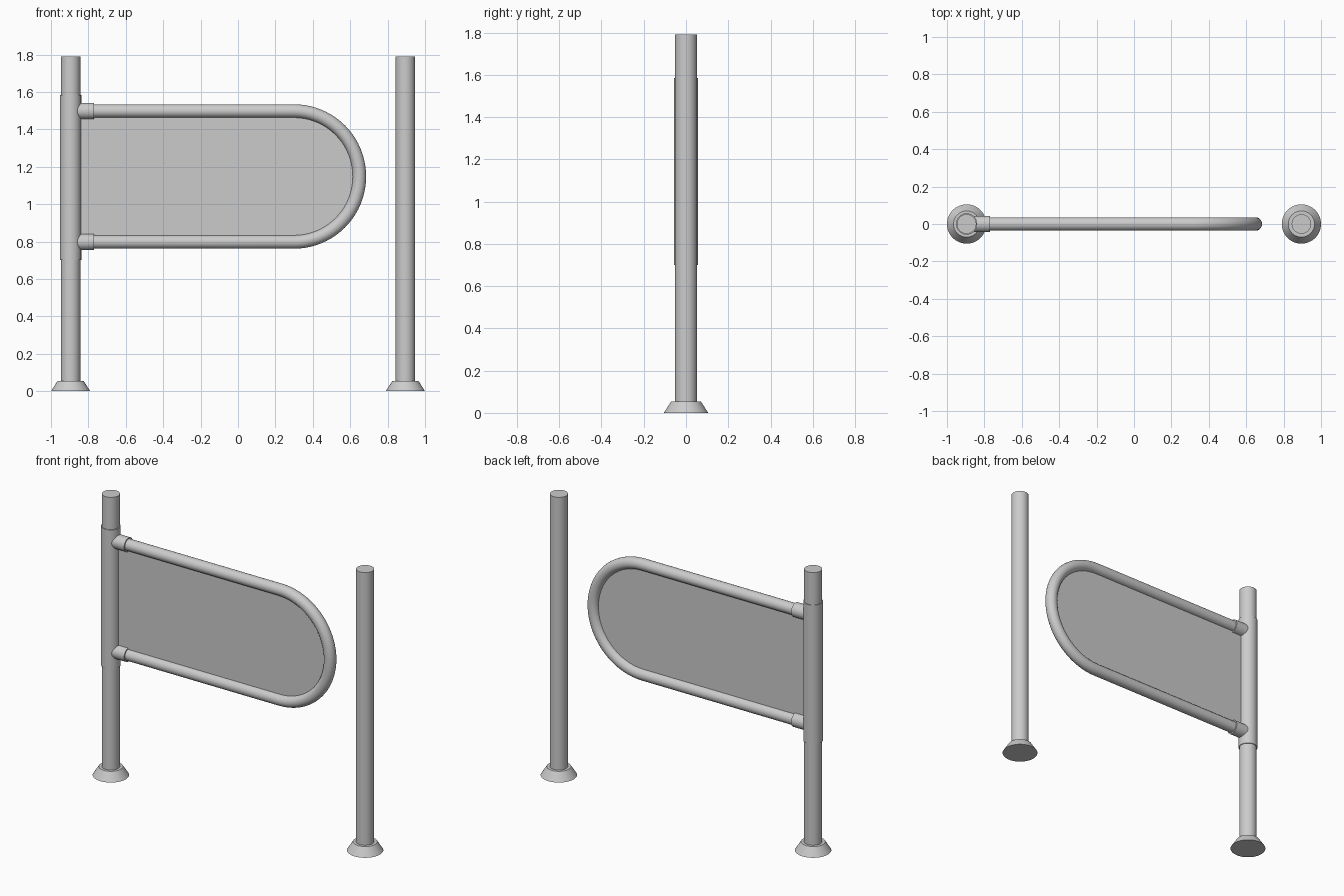
import bpy, bmesh
from math import pi, sin, cos

if "Cube" in bpy.data.objects:
    bpy.data.objects.remove(bpy.data.objects["Cube"])

POST_X = 0.895              # post centre distance
GATE_Z, BEND = 1.148, 0.35  # gate centre height and bend radius
BEND_X = 0.299              # where the straight rails meet the bend


def smooth(obj):
    bpy.ops.object.select_all(action='DESELECT')
    obj.select_set(True)
    bpy.context.view_layer.objects.active = obj
    bpy.ops.object.shade_smooth_by_angle()


def cone(name, x, z, r1, r2, depth, axis_x=False):
    bpy.ops.mesh.primitive_cone_add(
        vertices=48, radius1=r1, radius2=r2, depth=depth,
        location=(x, 0, z), rotation=(0, pi / 2 if axis_x else 0, 0))
    obj = bpy.context.object
    obj.name = name
    smooth(obj)
    return obj


def gate_outline(start_x):
    arc = [(BEND_X + BEND * sin(a), GATE_Z + BEND * cos(a))
           for a in (pi * i / 40 for i in range(41))]
    return [(start_x, GATE_Z + BEND)] + arc + [(start_x, GATE_Z - BEND)]


# Posts with flared floor flanges
for side, x in (("left", -POST_X), ("right", POST_X)):
    cone(side + "_post", x, 0.91, 0.052, 0.052, 1.76)
    cone(side + "_base_flange", x, 0.0275, 0.105, 0.07, 0.055)

# Pivot sleeve on the hinge post
cone("pivot_sleeve", -POST_X, 1.143, 0.057, 0.057, 0.884)

# Collars joining the gate rails to the sleeve
for level, s in (("upper", 1), ("lower", -1)):
    cone(level + "_collar", -0.83, GATE_Z + s * BEND, 0.044, 0.044, 0.118, True)

# Bent gate tube
curve = bpy.data.curves.new("gate_tube", 'CURVE')
curve.dimensions = '3D'
curve.bevel_depth = 0.036
curve.bevel_resolution = 8
curve.use_fill_caps = True
points = gate_outline(-0.86)
spline = curve.splines.new('POLY')
spline.points.add(len(points) - 1)
for p, (x, z) in zip(spline.points, points):
    p.co = (x, 0, z, 1)
tube = bpy.data.objects.new("gate_tube", curve)
bpy.context.collection.objects.link(tube)
bpy.ops.object.select_all(action='DESELECT')
tube.select_set(True)
bpy.context.view_layer.objects.active = tube
bpy.ops.object.convert(target='MESH')
tube = bpy.context.object
tube.name = "gate_tube"
smooth(tube)

# Thin infill panel inside the tube
bm = bmesh.new()
bm.faces.new([bm.verts.new((x, 0, z)) for x, z in gate_outline(-0.86)])
mesh = bpy.data.meshes.new("gate_panel")
bm.to_mesh(mesh)
bm.free()
panel = bpy.data.objects.new("gate_panel", mesh)
bpy.context.collection.objects.link(panel)
solid = panel.modifiers.new("thickness", 'SOLIDIFY')
solid.thickness = 0.008
solid.offset = 0
